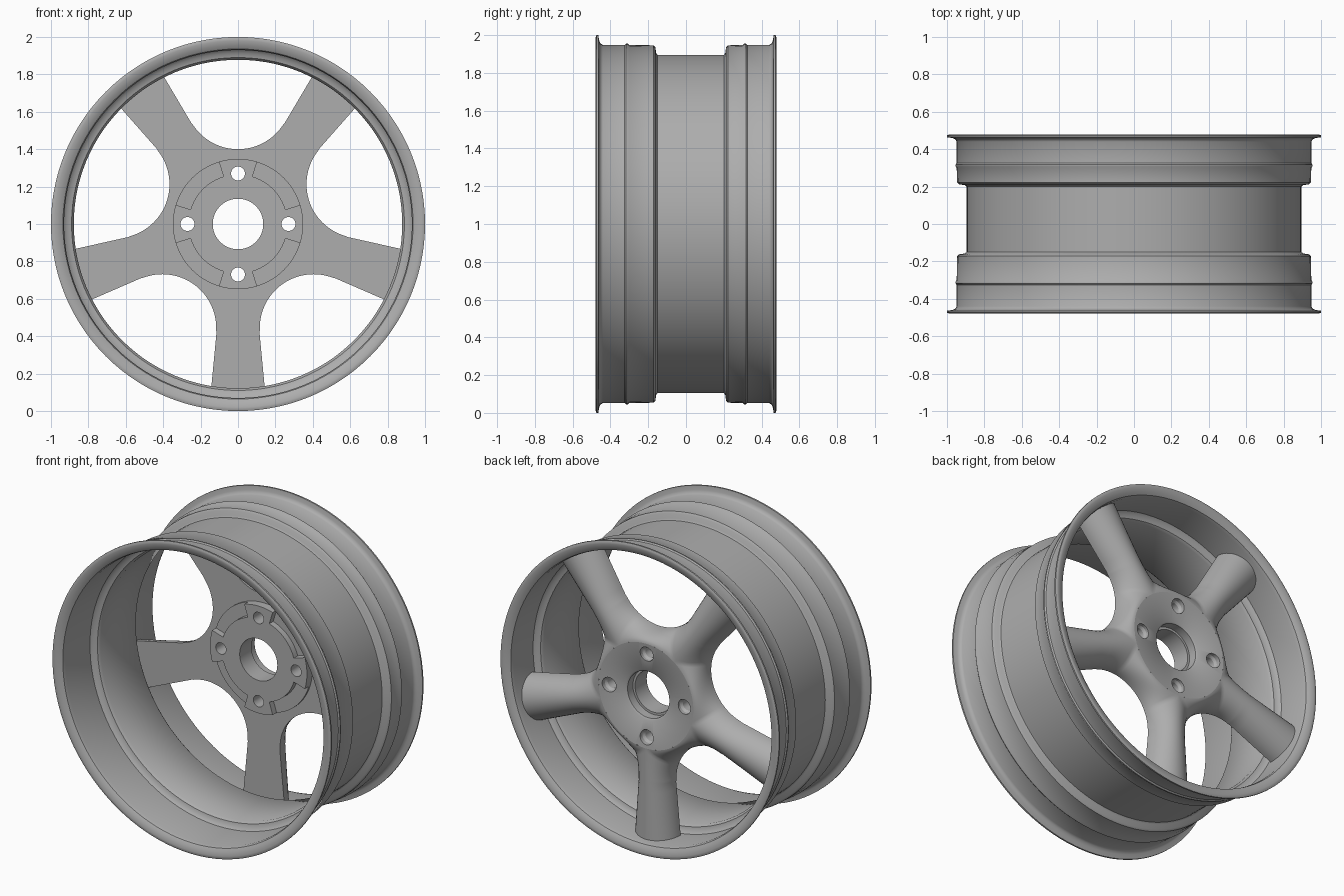
import bpy, bmesh
from math import sin, cos, pi, radians, sqrt

if "Cube" in bpy.data.objects:
    bpy.data.objects.remove(bpy.data.objects["Cube"])

metal = bpy.data.materials.new("grey_metal")
metal.use_nodes = True
GREY = (0.42, 0.42, 0.42, 1)
metal.diffuse_color = GREY
metal.node_tree.nodes["Principled BSDF"].inputs["Base Color"].default_value = GREY


def finish(name, bm):
    """Weld, orient and store a mesh as an object."""
    bmesh.ops.remove_doubles(bm, verts=bm.verts, dist=0.0005)
    bmesh.ops.recalc_face_normals(bm, faces=bm.faces)
    mesh = bpy.data.meshes.new(name)
    bm.to_mesh(mesh)
    bm.free()
    mesh.materials.append(metal)
    obj = bpy.data.objects.new(name, mesh)
    bpy.context.collection.objects.link(obj)
    return obj


def smooth(obj, angle=35):
    bpy.ops.object.select_all(action='DESELECT')
    obj.select_set(True)
    bpy.context.view_layer.objects.active = obj
    bpy.ops.object.shade_smooth_by_angle(angle=radians(angle))


def lathe(name, profile, steps, x=0, z=1, start=0, sweep=2 * pi):
    """Turn a closed (y, radius) profile about an axis along y."""
    bm = bmesh.new()
    full = sweep > 6.28
    rings = []
    for i in range(steps if full else steps + 1):
        a = start + sweep * i / steps
        rings.append([bm.verts.new((x + r * cos(a), y, z + r * sin(a))) for y, r in profile])
    n = len(profile)
    for i in range(steps):
        p, q = rings[i], rings[(i + 1) % len(rings)]
        for j in range(n):
            k = (j + 1) % n
            if profile[j][1] or profile[k][1]:
                bm.faces.new((p[j], p[k], q[k], q[j]))
    if not full:
        bm.faces.new(rings[0])
        bm.faces.new(rings[-1])
    return finish(name, bm)


def cut(target, cutter):
    cutter.hide_render = True
    mod = target.modifiers.new("cut", 'BOOLEAN')
    mod.operation = 'DIFFERENCE'
    mod.solver = 'EXACT'
    mod.object = cutter
    bpy.context.view_layer.objects.active = target
    bpy.ops.object.modifier_apply(modifier=mod.name)
    bpy.data.objects.remove(cutter)


# Barrel: flanges, bead seats, humps and drop centre
outer = [(.478, .99), (.474, 1.0), (.464, 1.0), (.46, .972), (.453, .956), (.44, .948),
         (.325, .948), (.317, .955), (.309, .955), (.3, .948)]
inner = [(.478, .98), (.472, .955), (.46, .936), (.44, .93)]
back_step = [(.222, .946), (.212, .935), (.208, .905), (.2, .895)]
front_step = [(-.15, .895), (-.158, .905), (-.162, .935), (-.172, .946)]
flip = lambda pts: [(-y, r) for y, r in pts]
profile = (outer + back_step + front_step + flip(outer)[::-1]
           + flip(inner) + [(-.19, .93), (-.175, .915), (-.17, .89), (-.155, .878)]
           + [(.205, .878), (.22, .89), (.225, .915), (.24, .93)] + inner[::-1])
smooth(lathe("rim_barrel", profile, 112), 40)

# Hub: mounting pad, stepped bore and dished outer disc
hub = lathe("hub", [(.21, .135), (.21, .348), (.275, .348), (.275, .34), (.41, .34),
                    (.392, .16), (.385, .15), (.33, .15), (.33, .135)], 80)
for i in range(4):
    a = i * pi / 2
    # Bolt hole with a wider seat on the outside
    cut(hub, lathe("bolt_cutter", [(.1, 0), (.1, .037), (.365, .037), (.38, .047), (.5, .047), (.5, 0)],
                   28, .27 * cos(a), 1 + .27 * sin(a)))
    # Relief pocket between two bolts
    cut(hub, lathe("pocket_cutter", [(.1, .265), (.1, .4), (.25, .4), (.25, .265)], 24,
                   start=a + radians(17), sweep=radians(56)))
smooth(hub, 30)

# Spokes: flat inside face, rounded outside, flowing into the hub
BASE, RISE, DISC, END = .265, .145, .34, .94
VALLEY, FILLET = .40, .288
A36 = radians(36)
pairs = []                       # (edge point, spine point) in spoke coordinates
LINE = 8
for i in range(LINE + 1):        # straight tapered part
    t = i / LINE
    v = .148 - .033 * t
    if i == 0:
        pairs.append(((sqrt(END ** 2 - v * v), v), (END, 0)))
    else:
        u = .928 - .348 * t
        pairs.append(((u, v), (u + .012 * (1 - t), 0)))
ARC = 20
for i in range(1, ARC + 1):      # fillet into the valley between spokes
    t = i / ARC
    phi = radians(59.3) * (1 - t)
    l, m = VALLEY + FILLET * (1 - cos(phi)), FILLET * sin(phi)
    edge = (l * cos(A36) + m * sin(A36), l * sin(A36) - m * cos(A36))
    if t <= .5:
        spine = (.58 - (.58 - DISC) * t * 2, 0)
    else:
        b = A36 * (t - .5) * 2
        spine = (DISC * cos(b), DISC * sin(b))
    pairs.append((edge, spine))

ROWS = 10
bm = bmesh.new()
for k in range(5):
    a = -pi / 2 + k * 2 * pi / 5
    for side in (1, -1):
        def place(u, v, y):
            v *= side
            return bm.verts.new((u * cos(a) - v * sin(a), y, 1 + u * sin(a) + v * cos(a)))
        grid = []
        for e, s in pairs:
            row = [place(*s, BASE)]
            for j in range(ROWS + 1):
                q = j / ROWS * pi / 2
                f = 1 - cos(q)
                row.append(place(e[0] + (s[0] - e[0]) * f, e[1] + (s[1] - e[1]) * f,
                                 BASE + RISE * sin(q)))
            grid.append(row)
        for p, q in zip(grid, grid[1:]):
            for j in range(ROWS + 1):
                bm.faces.new((p[j], p[j + 1], q[j + 1], q[j]))
smooth(finish("spokes", bm), 50)
